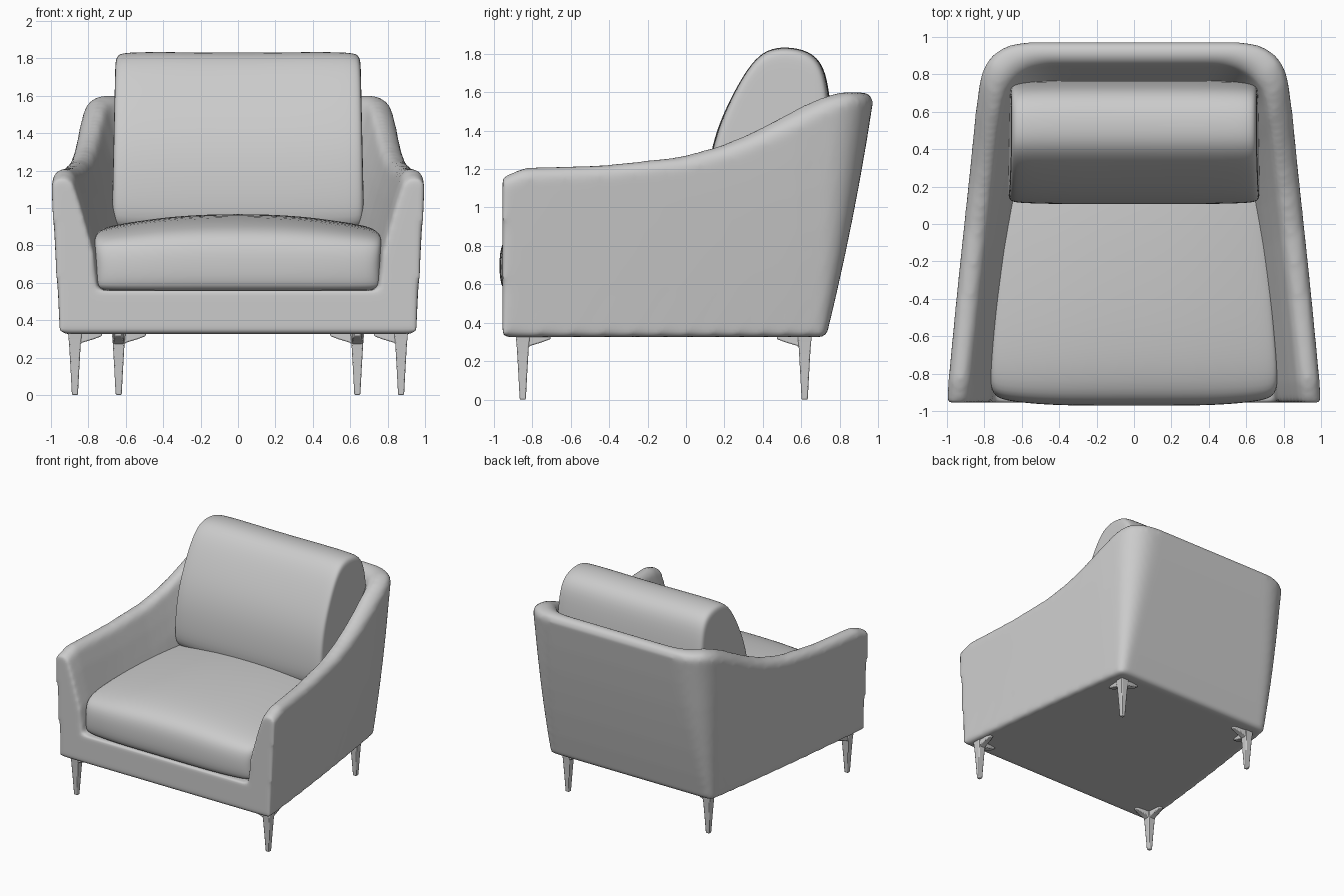
import bpy, bmesh, math
from mathutils import Vector

if "Cube" in bpy.data.objects:
    bpy.data.objects.remove(bpy.data.objects["Cube"])

grey = bpy.data.materials.new("soft_grey")
grey.use_nodes = True
COLOUR = (0.6, 0.6, 0.6, 1)
grey.diffuse_color = COLOUR
grey.node_tree.nodes["Principled BSDF"].inputs["Base Color"].default_value = COLOUR


def loft(bm, rings):
    """Skin a series of closed rings and cap both ends."""
    rows = [[bm.verts.new(p) for p in ring] for ring in rings]
    n = len(rows[0])
    for a, b in zip(rows, rows[1:]):
        for i in range(n):
            j = (i + 1) % n
            bm.faces.new((a[i], a[j], b[j], b[i]))
    bm.faces.new(rows[0][::-1])
    bm.faces.new(rows[-1])


def finish(name, bm, angle=60):
    bmesh.ops.recalc_face_normals(bm, faces=bm.faces)
    mesh = bpy.data.meshes.new(name)
    bm.to_mesh(mesh)
    bm.free()
    mesh.materials.append(grey)
    obj = bpy.data.objects.new(name, mesh)
    bpy.context.collection.objects.link(obj)
    bpy.ops.object.select_all(action='DESELECT')
    obj.select_set(True)
    bpy.context.view_layer.objects.active = obj
    bpy.ops.object.shade_smooth_by_angle(angle=math.radians(angle))
    return obj


def mix(a, b, t):
    return a + (b - a) * t


def lookup(points, v):
    for (a, p), (b, q) in zip(points, points[1:]):
        if v <= b:
            return mix(p, q, max(0, (v - a) / (b - a)))
    return points[-1][1]


# ---- Body: tapered U-shaped wall with leaning back, plus seat base ----
BOTTOM, FRONT = 0.325, -0.955
RIM = [(-0.955, 1.16), (-0.93, 1.19), (-0.88, 1.205), (-0.4, 1.22), (0, 1.262),
       (0.2, 1.31), (0.4, 1.385), (0.6, 1.485), (0.75, 1.565), (0.85, 1.6), (1, 1.6)]


def half_plan(z, inset=0.0):
    """Right-hand half of the wall outline at height z, front to back centre."""
    k = (z - BOTTOM) / 1.27
    lean = k + 0.25 * k * (1 - k)
    xf = mix(0.955, 1.005, min(1, k * 1.5)) - inset
    xb = mix(0.74, 0.81, lean) - inset
    yb = mix(0.73, 0.98, lean) - inset
    r = mix(0.06, 0.26, min(1, k * 1.1))
    front, corner = Vector((xf, FRONT)), Vector((xb, yb))
    start = corner + (front - corner).normalized() * r
    end = Vector((xb - r, yb))
    pts = [front.lerp(start, i / 14) for i in range(14)]
    for p in pts:  # slight outward bow of the sides
        p.x += 0.012 * math.sin(math.pi * (p.y - FRONT) / (yb - FRONT))
    for i in range(9):
        t = i / 8
        pts.append(start * (1 - t) ** 2 + corner * 2 * t * (1 - t) + end * t * t)
    return pts + [Vector((end.x * f, yb)) for f in (0.67, 0.33, 0)]


def wall_section(i):
    top = lookup(RIM, half_plan(1.4)[i].y)
    spots = [(mix(BOTTOM, top - 0.05, k / 6), 0) for k in range(7)]
    spots += [(top - 0.014, 0.018), (top, 0.05), (top, 0.085), (top - 0.03, 0.12)]
    for k in range(1, 7):
        z = mix(top - 0.03, 0.4, k / 6)
        spots.append((z, min(0.215, 0.12 + 0.22 * (top - z))))
    spots.append((BOTTOM, 0.215))
    return [(*half_plan(z, d)[i], z) for z, d in spots]


def flip(ring):
    return [(-x, y, z) for x, y, z in ring]


bm = bmesh.new()
half = [wall_section(i) for i in range(len(half_plan(1)))]
loft(bm, half + [flip(r) for r in half[-2::-1]])
base = []
for z in (BOTTOM, 0.44, 0.56):
    side = [(*p, z) for p in half_plan(z, 0.015)]
    base.append(side + flip(side)[-2::-1])
loft(bm, base)
body = finish("upholstered_body", bm)
remesh = body.modifiers.new("blend", 'REMESH')
remesh.mode = 'VOXEL'
remesh.voxel_size = 0.018
remesh.use_smooth_shade = True
soften = body.modifiers.new("soften", 'SMOOTH')
soften.factor = 0.5
soften.iterations = 10


# ---- Cushions: a side profile lofted across, rounded at both ends ----
def cushion(name, profile, shape):
    mid = sum((Vector(p) for p in profile), Vector((0, 0))) / len(profile)
    ends = [(1, 0.74), (1, 0.9), (0.975, 0.96), (0.9, 0.985), (0.6, 1), (0.25, 1)]
    stations = [(-s, f) for s, f in ends] + ends[::-1]
    bm = bmesh.new()
    loft(bm, [[shape(s, *mid.lerp(Vector(p), f)) for p in profile] for s, f in stations])
    obj = finish(name, bm, 180)
    sub = obj.modifiers.new("round", 'SUBSURF')
    sub.levels = sub.render_levels = 2


def seat_shape(s, y, z):
    width = lookup([(-0.97, 0.75), (-0.85, 0.775), (0.2, 0.69), (0.7, 0.64)], y)
    crown = 0.07 * s * s * max(0, (z - 0.6) / 0.37)
    return (s * width, y + 0.02 * s ** 4 * (y < -0.9), z - crown)


cushion("seat_cushion",
        [(-0.9, 0.54), (-0.965, 0.57), (-0.975, 0.7), (-0.965, 0.82), (-0.9, 0.895),
         (-0.7, 0.945), (-0.3, 0.97), (0.1, 0.975), (0.5, 0.95), (0.66, 0.88),
         (0.68, 0.6), (0.6, 0.54), (-0.1, 0.54)], seat_shape)


def back_shape(s, y, z):
    return (s * mix(0.675, 0.655, (z - 0.9) / 0.9), y, z + 0.012 * s * s * (z > 1.5))


cushion("back_cushion",
        [(0.16, 0.86), (0.105, 0.93), (0.105, 1.1), (0.125, 1.28), (0.175, 1.45),
         (0.26, 1.62), (0.34, 1.75), (0.42, 1.82), (0.52, 1.835), (0.64, 1.815),
         (0.72, 1.74), (0.75, 1.58), (0.775, 1.3), (0.75, 1.0), (0.68, 0.86),
         (0.42, 0.84)], back_shape)


# ---- Legs: slim tapered posts with two bracket wings each ----
def rect(c, u, v, a, b):
    return [c + u * i * a + v * j * b for i, j in ((-1, -1), (1, -1), (1, 1), (-1, 1))]


def leg(name, x, y):
    bm = bmesh.new()
    X, Y, Z = Vector((1, 0, 0)), Vector((0, 1, 0)), Vector((0, 0, 1))
    loft(bm, [rect(Vector((x, y, z)), X, Y, w, w)
              for z, w in ((0, 0.016), (0.15, 0.024), (0.27, 0.031), (0.335, 0.037))])
    for d, side in ((X * -math.copysign(1, x), Y), (Y * -math.copysign(1, y), X)):
        rings = []
        for reach, low, w in ((0, 0.25, 0.03), (0.04, 0.28, 0.028),
                              (0.1, 0.298, 0.024), (0.145, 0.315, 0.016)):
            c = Vector((x, y, (low + 0.335) / 2)) + d * reach
            rings.append(rect(c, side, Z, w, (0.335 - low) / 2))
        loft(bm, rings)
    obj = finish(name, bm, 40)
    bev = obj.modifiers.new("edge", 'BEVEL')
    bev.width = 0.006
    bev.segments = 2


for word, sx in (("left", 1), ("right", -1)):
    leg("front_leg_" + word, sx * 0.872, -0.85)
    leg("back_leg_" + word, sx * 0.638, 0.618)
